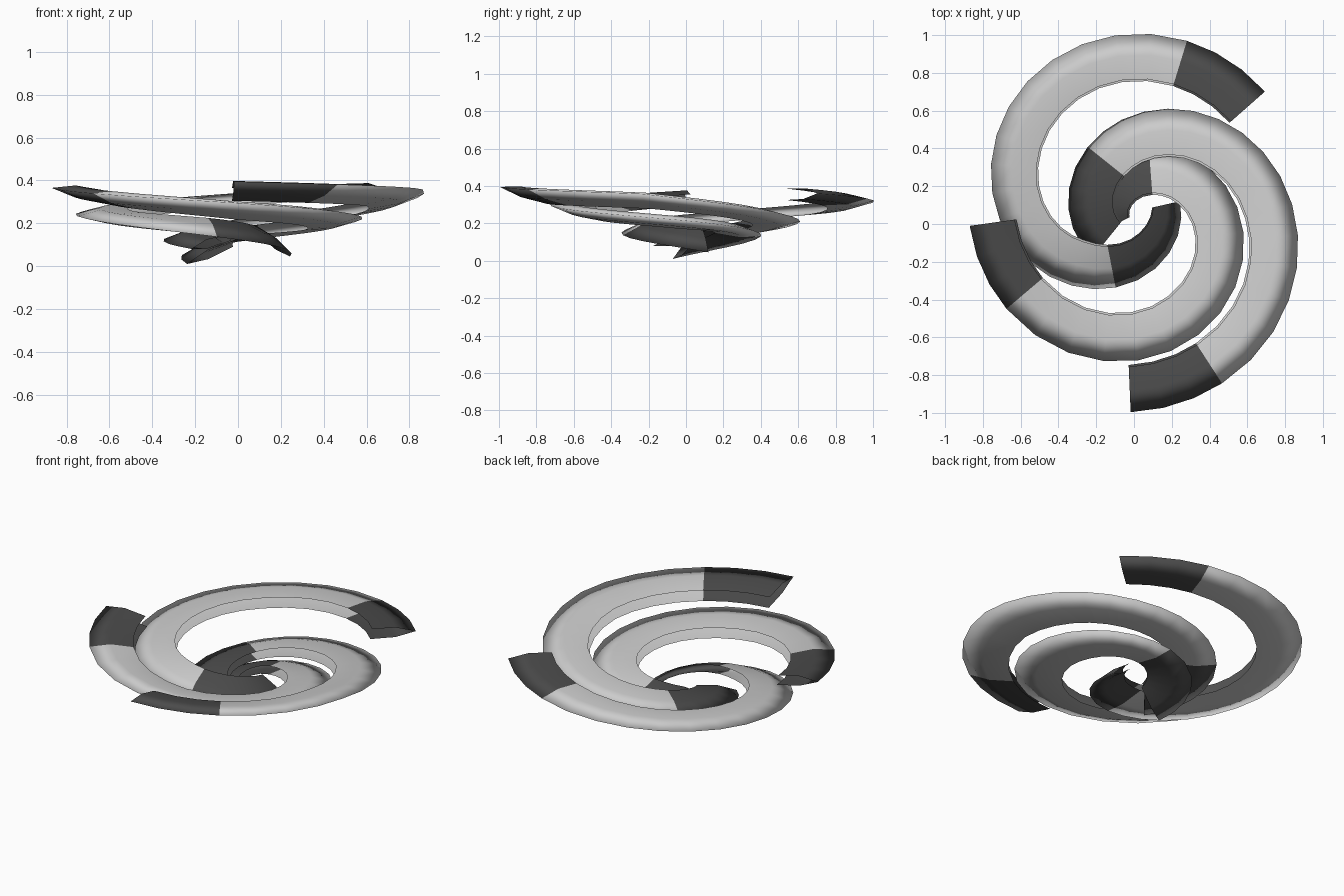
import bpy
import bmesh
from math import radians, sin, cos
from mathutils import Vector

cube = bpy.data.objects.get("Cube")
if cube:
    bpy.data.objects.remove(cube, do_unlink=True)


def make_material(name, value):
    mat = bpy.data.materials.new(name)
    mat.use_nodes = True
    colour = (value, value, value, 1)
    mat.diffuse_color = colour
    mat.node_tree.nodes["Principled BSDF"].inputs["Base Color"].default_value = colour
    return mat


LIGHT = make_material("light grey", 0.6)
DARK = make_material("dark grey", 0.07)


def blend(values, t):
    """Piecewise linear lookup of evenly spaced values, t in 0..1."""
    s = min(max(t, 0), 1) * (len(values) - 1)
    i = min(int(s), len(values) - 2)
    return values[i] + (values[i + 1] - values[i]) * (s - i)


def spread(start, end, count):
    return [start + (end - start) * i / count for i in range(count)]


def spiral_arm(name, centre, start, radius, shrink, curl, marks, heights, tilts, widths):
    """Sweep a folded sheet, open on its inner side, along an inward spiral."""
    tip, root, end = marks
    turns = spread(0, tip, 3) + spread(tip, root, 16) + spread(root, end, 6) + [end]

    def outer_point(turn):
        r = radius - shrink * turn + curl * turn * turn
        a = radians(start + turn)
        return Vector((centre[0] + r * cos(a), centre[1] + r * sin(a), 0))

    bm = bmesh.new()
    rings = []
    for turn in turns:
        t = turn / end
        base = outer_point(turn)
        along = (outer_point(turn + 1) - outer_point(turn - 1)).normalized()
        inward = Vector((-along.y, along.x, 0))
        width, height, drop = blend(widths, t), blend(heights, t), blend(tilts, t)
        top = drop + blend([0.06, 0.055, 0.03], t)
        # upper inner rim, domed top, outer fold, rounded underside, lower inner rim
        profile = [(0.96, top), (0.45, top * 0.45 + 0.016), (0, 0),
                   (0.45, drop * 0.45 - 0.014), (1, drop)]
        rings.append([bm.verts.new(base + inward * width * u + Vector((0, 0, height + v)))
                      for u, v in profile])
    for i, (a, b) in enumerate(zip(rings, rings[1:])):
        for j in range(len(a) - 1):
            face = bm.faces.new((a[j], a[j + 1], b[j + 1], b[j]))
            face.material_index = 0 if 3 <= i < 19 else 1

    mesh = bpy.data.meshes.new(name)
    bm.to_mesh(mesh)
    bm.free()
    mesh.materials.append(LIGHT)
    mesh.materials.append(DARK)
    mesh.shade_smooth()
    bpy.context.collection.objects.link(bpy.data.objects.new(name, mesh))


# Three interleaved spiral arms with dark tips and dark roots
spiral_arm("front_spiral_arm", (0.07, 0.005), -95, 1.005, 0.0023, 4e-7,
           (30, 223, 307),
           heights=[0.395, 0.36, 0.235, 0.145, 0.08],
           tilts=[-0.09, -0.08, -0.03, 0.01, 0.03],
           widths=[0.25, 0.26, 0.25, 0.24])
spiral_arm("back_spiral_arm", (-0.08, 0.16), 35, 0.944, 0.00185, -3e-7,
           (31, 233, 318),
           heights=[0.36, 0.29, 0.22, 0.13, 0.045],
           tilts=[-0.035, -0.04, -0.02, 0.05, 0.1],
           widths=[0.25, 0.25, 0.25, 0.15])
spiral_arm("side_spiral_arm", (0.0275, -0.01), 180, 0.8975, 0.0022, 1.4e-6,
           (32, 263, 373),
           heights=[0.365, 0.29, 0.21, 0.115, 0.01],
           tilts=[-0.07, -0.075, -0.04, 0.03, 0.08],
           widths=[0.25, 0.26, 0.25, 0.24])
